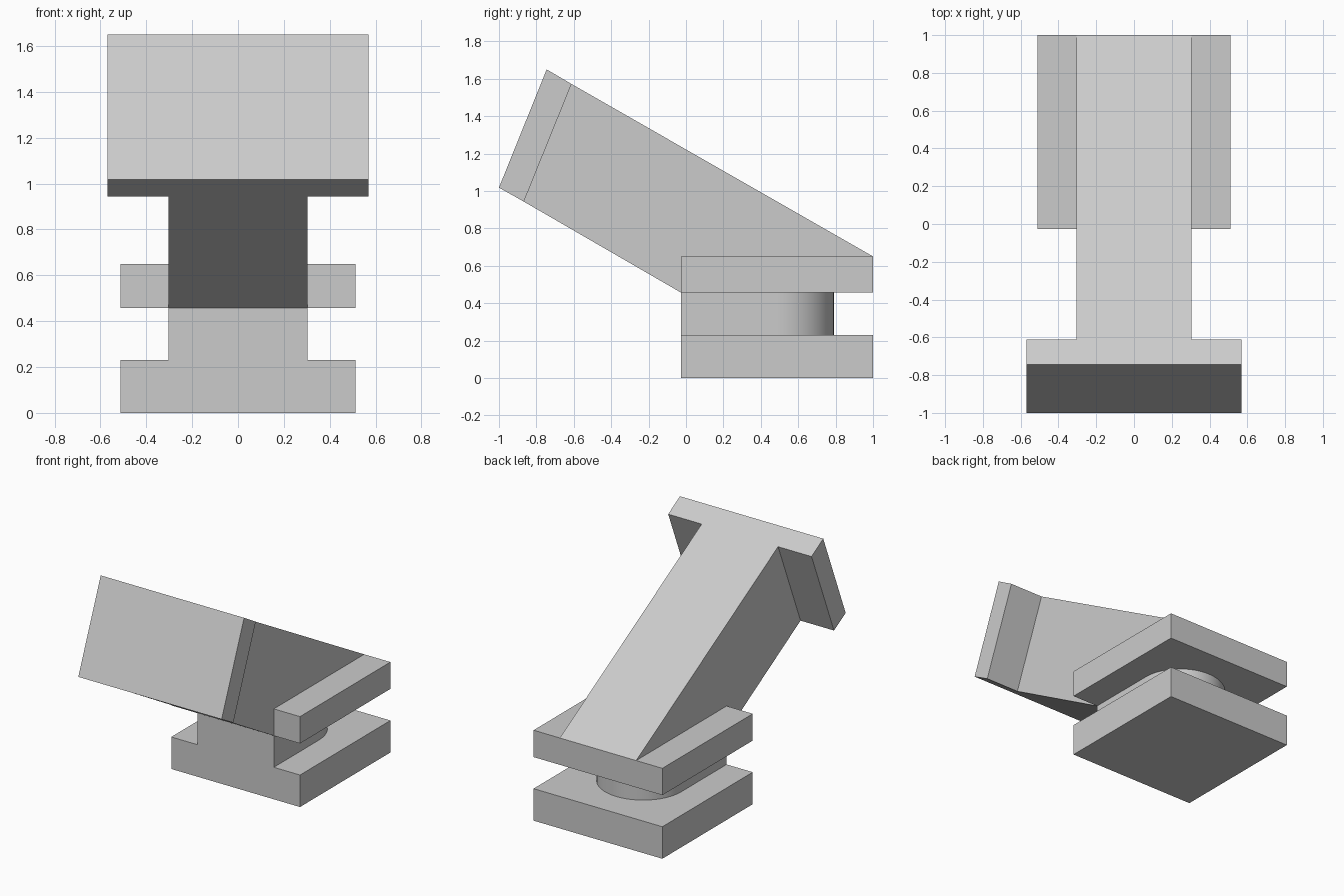
import bpy
import math
from mathutils import Vector

old = bpy.data.objects.get("Cube")
if old:
    bpy.data.objects.remove(old, do_unlink=True)

grey = bpy.data.materials.new("plain_grey")
grey.use_nodes = True
colour = (0.6, 0.6, 0.6, 1)
grey.diffuse_color = colour
grey.node_tree.nodes["Principled BSDF"].inputs["Base Color"].default_value = colour


def prism(name, outline, offset):
    """Extrude a planar outline of 3D points along an offset vector."""
    n = len(outline)
    start = [Vector(p) for p in outline]
    verts = start + [p + Vector(offset) for p in start]
    faces = [tuple(range(n))[::-1], tuple(range(n, 2 * n))]
    faces += [(i, (i + 1) % n, (i + 1) % n + n, i + n) for i in range(n)]
    mesh = bpy.data.meshes.new(name)
    mesh.from_pydata(verts, [], faces)
    mesh.materials.append(grey)
    obj = bpy.data.objects.new(name, mesh)
    bpy.context.collection.objects.link(obj)
    return obj


def upright(name, outline, bottom, top):
    return prism(name, [(x, y, bottom) for x, y in outline], (0, 0, top - bottom))


def side_profile(name, outline, half_width):
    return prism(name, [(-half_width, y, z) for y, z in outline], (2 * half_width, 0, 0))


FRONT, BACK, HALF = -0.027, 1.0, 0.512
NECK = 0.304
GAP_LOW, GAP_HIGH, PLATE_TOP = 0.23, 0.457, 0.65

# Two square plates
square = [(-HALF, FRONT), (HALF, FRONT), (HALF, BACK), (-HALF, BACK)]
upright("base_plate", square, 0, GAP_LOW)
upright("upper_plate", square, GAP_HIGH, PLATE_TOP)

# Neck with a rounded back
centre_y = (FRONT + BACK) / 2
steps = 32
arc = [(NECK * math.cos(math.pi * i / steps), centre_y + NECK * math.sin(math.pi * i / steps))
       for i in range(steps + 1)]
neck = upright("neck", [(-NECK, FRONT), (NECK, FRONT)] + arc, GAP_LOW, GAP_HIGH)
bpy.ops.object.select_all(action="DESELECT")
neck.select_set(True)
bpy.context.view_layer.objects.active = neck
bpy.ops.object.shade_smooth_by_angle(angle=math.radians(30))

# Sloping arm and the wide plate across its end
head_top, head_bottom = (-0.612, 1.572), (-0.867, 0.943)
side_profile("sloping_arm", [(FRONT, GAP_HIGH), (BACK, PLATE_TOP), head_top, head_bottom], NECK)
side_profile("end_plate", [head_bottom, head_top, (-0.745, 1.65), (-1, 1.018)][::-1], 0.57)
